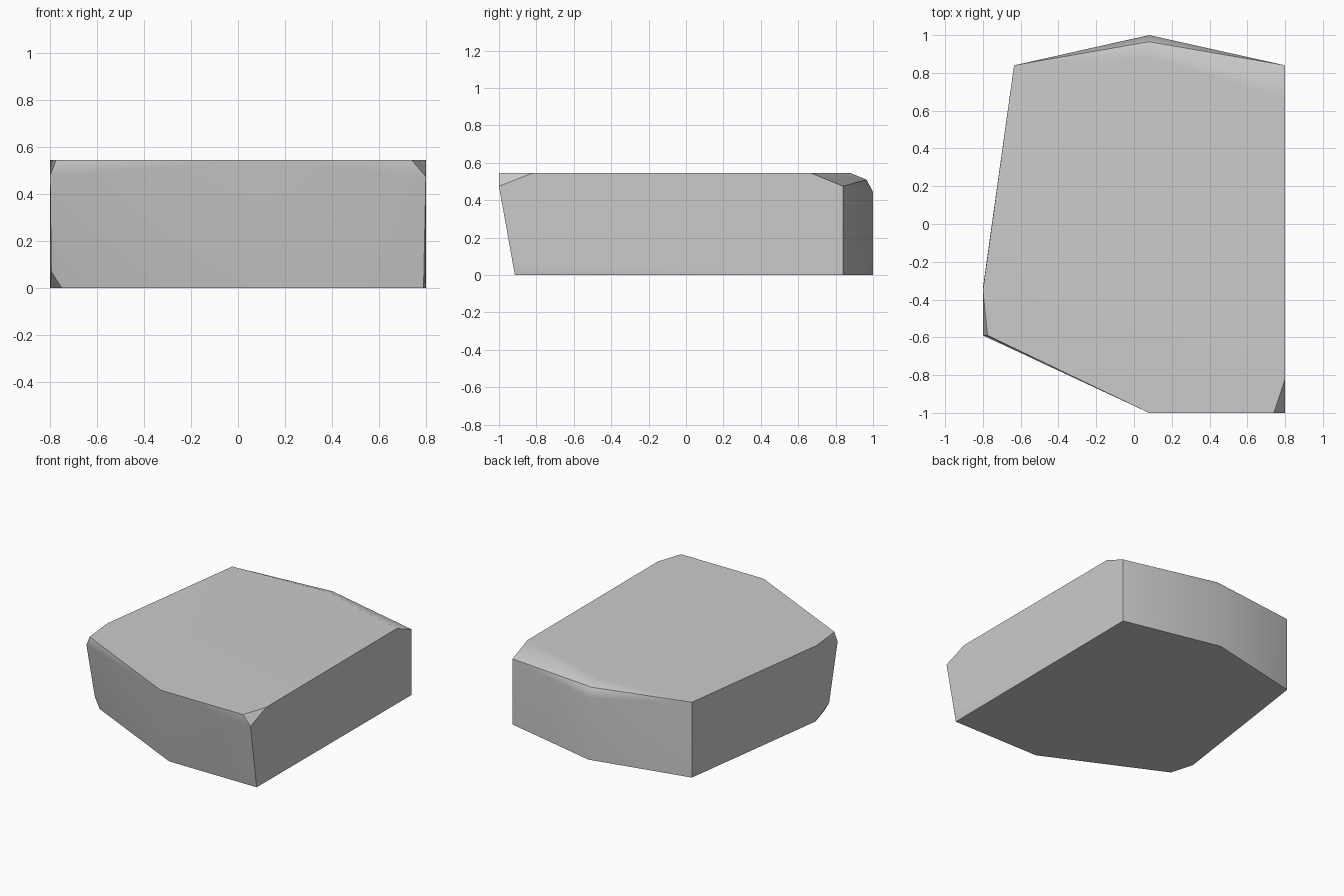
import bpy
import bmesh
import math

default_cube = bpy.data.objects.get("Cube")
if default_cube:
    bpy.data.objects.remove(default_cube, do_unlink=True)


def make_material(name, colour):
    mat = bpy.data.materials.new(name)
    mat.use_nodes = True
    mat.diffuse_color = colour
    mat.node_tree.nodes["Principled BSDF"].inputs["Base Color"].default_value = colour
    return mat


def hull_object(name, points, material):
    """Wrap a faceted convex stone around a few corner points."""
    bm = bmesh.new()
    for point in points:
        bm.verts.new(point)
    result = bmesh.ops.convex_hull(bm, input=bm.verts[:])
    loose = [v for v in bm.verts if not v.link_faces]
    bmesh.ops.delete(bm, geom=loose, context="VERTS")
    # merge hull triangles lying in nearly the same plane
    bmesh.ops.dissolve_limit(bm, angle_limit=math.radians(2),
                             verts=bm.verts[:], edges=bm.edges[:])
    bmesh.ops.recalc_face_normals(bm, faces=bm.faces[:])
    mesh = bpy.data.meshes.new(name)
    bm.to_mesh(mesh)
    bm.free()
    mesh.materials.append(material)
    obj = bpy.data.objects.new(name, mesh)
    bpy.context.collection.objects.link(obj)
    return obj


height = 0.545

# outline resting on the ground
base = [(0.79, -0.915), (0.09, -0.915), (-0.75, -0.51), (-0.8, -0.34),
        (-0.635, 0.84), (0.08, 1), (0.8, 0.84)]

# chipped corners between base and top
chips = [(-0.795, -0.5, 0.07), (0.8, -0.91, 0.06), (0.8, -1, 0.475),
         (-0.8, -0.59, 0.48), (0.8, 0.84, 0.475),
         (0.08, 1, 0.445), (0.08, 0.965, 0.51)]

# outline of the flat top
top = [(0.74, -1), (0.08, -1), (-0.775, -0.59), (-0.8, -0.35),
       (-0.635, 0.84), (0.08, 0.88), (0.8, 0.67), (0.8, -0.82)]

points = [(x, y, 0) for x, y in base] + chips + [(x, y, height) for x, y in top]
stone = hull_object("stone_slab", points,
                    make_material("stone grey", (0.6, 0.6, 0.6, 1)))

# soft shading over shallow edges, crisp at the chips
bpy.ops.object.select_all(action="DESELECT")
stone.select_set(True)
bpy.context.view_layer.objects.active = stone
bpy.ops.object.shade_smooth_by_angle(angle=math.radians(30))
weighted = stone.modifiers.new("flat_face_normals", "WEIGHTED_NORMAL")
weighted.keep_sharp = True
